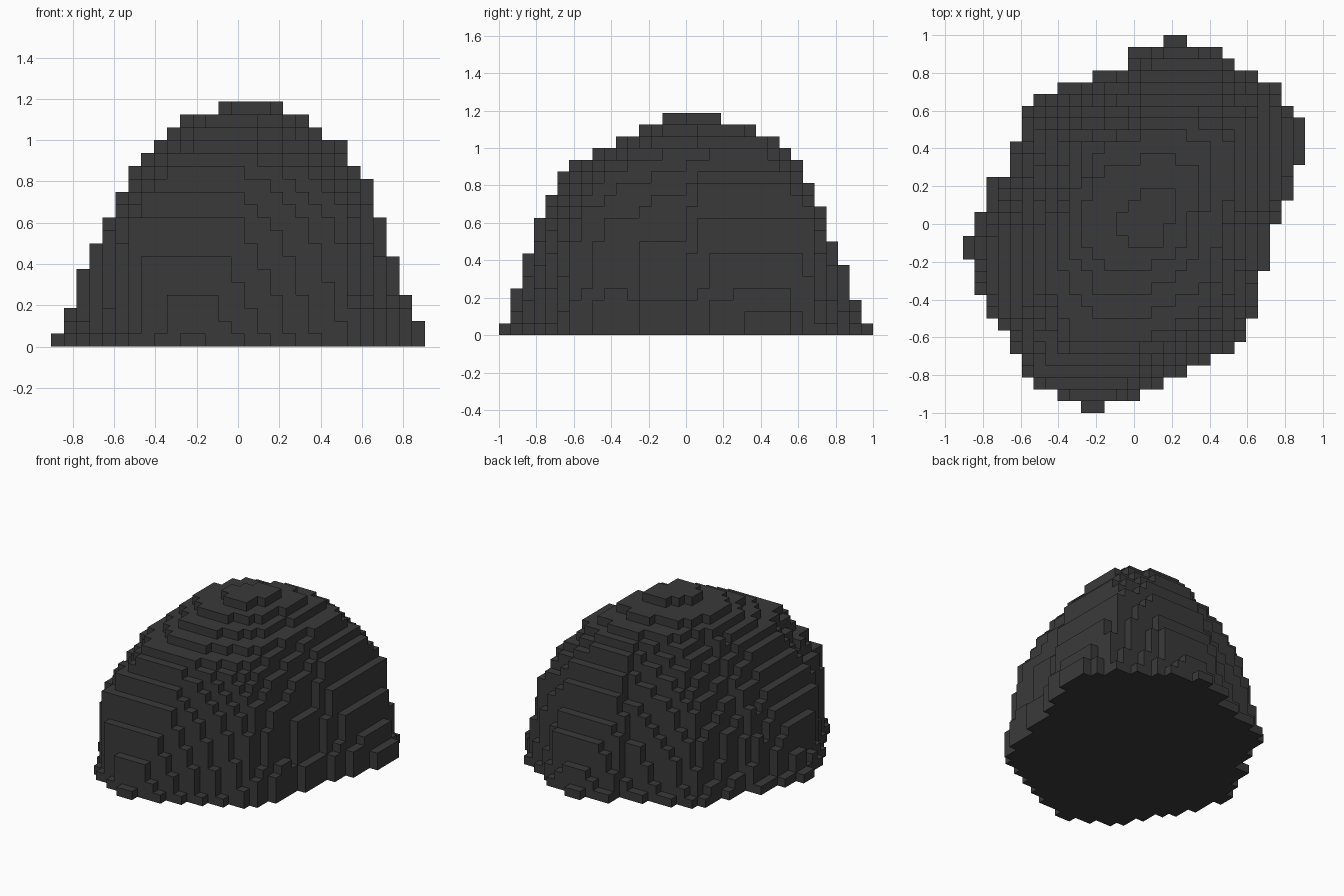
import bpy
import bmesh
import math

cube = bpy.data.objects.get("Cube")
if cube:
    bpy.data.objects.remove(cube, do_unlink=True)

VOXEL = 0.0625
NX, NY = 29, 32

# Footprint: first and last voxel edge of each row, from back to front
FOOTPRINT = [
    (17, 19), (14, 22), (14, 23), (11, 25), (8, 27), (6, 27), (5, 28), (5, 29),
    (5, 29), (4, 29), (4, 29), (4, 28), (2, 28), (2, 28), (2, 27), (1, 27),
    (1, 26), (0, 26), (0, 26), (1, 26), (1, 25), (1, 25), (2, 25), (2, 25),
    (3, 24), (4, 24), (4, 23), (5, 21), (5, 19), (6, 17), (8, 15), (10, 12)][::-1]

# Extents of each layer, from the ground up
LEFT = [0, 1, 1, 2, 2, 2, 3, 3, 4, 4, 5, 5, 6, 6, 7, 8, 9, 10, 13]
RIGHT = [29, 29, 28, 28, 27, 27, 27, 26, 26, 26, 25, 25, 25, 24, 23, 23, 21, 20, 18]
FRONT = [0, 1, 1, 1, 2, 2, 2, 3, 3, 3, 4, 4, 5, 5, 6, 8, 10, 12, 14]
BACK = [32, 31, 31, 30, 30, 30, 29, 29, 28, 28, 28, 27, 27, 26, 26, 25, 24, 22, 19]
LAYERS = len(LEFT)


def slope(extents, k, inward):
    """Extent of layer k, eased inward through each run of equal values."""
    start, run = extents.index(extents[k]), extents.count(extents[k])
    return extents[k] + inward * ((k - start + 0.5) / run - 0.5)


def footprint_row(y):
    """Footprint edges at depth y, blended between neighbouring rows."""
    s = min(max(y - 0.5, 0), NY - 1)
    j = min(int(s), NY - 2)
    return [a + (b - a) * (s - j) for a, b in zip(FOOTPRINT[j], FOOTPRINT[j + 1])]


def bulge(k, u, v):
    """How far the flanks between the four tips swell out at layer k."""
    amount = min(0.007 * k, 0.06) + 0.12 * math.sin(math.pi * k / LAYERS) * abs(u * v)
    if u < 0 and v < 0:  # fuller front left flank
        amount += 0.08 * max(0, math.sin(math.pi * k / 15)) * u * v
    return 1 - amount


def layer_cells(k):
    """Fit the footprint into the extents of layer k."""
    left, right = slope(LEFT, k, 1), slope(RIGHT, k, -1)
    front, back = slope(FRONT, k, 1), slope(BACK, k, -1)
    cells = set()
    for j in range(FRONT[k], BACK[k]):
        for i in range(LEFT[k], RIGHT[k]):
            u = 2 * (i + 0.5 - left) / (right - left) - 1
            v = 2 * (j + 0.5 - front) / (back - front) - 1
            swell = bulge(k, u, v)
            first, last = footprint_row((v * swell + 1) / 2 * NY)
            if first <= (u * swell + 1) / 2 * NX <= last:
                cells.add((i, j))
    return cells


# Stack the layers, each one resting on the layer below
solid = set()
below = layer_cells(0)
for k in range(LAYERS):
    below &= layer_cells(k)
    solid |= {(i, j, k) for i, j in below}

# Skin the voxels with their exposed faces only
SIDES = {
    (1, 0, 0): [(1, 0, 0), (1, 1, 0), (1, 1, 1), (1, 0, 1)],
    (-1, 0, 0): [(0, 0, 0), (0, 0, 1), (0, 1, 1), (0, 1, 0)],
    (0, 1, 0): [(0, 1, 0), (0, 1, 1), (1, 1, 1), (1, 1, 0)],
    (0, -1, 0): [(0, 0, 0), (1, 0, 0), (1, 0, 1), (0, 0, 1)],
    (0, 0, 1): [(0, 0, 1), (1, 0, 1), (1, 1, 1), (0, 1, 1)],
    (0, 0, -1): [(0, 0, 0), (0, 1, 0), (1, 1, 0), (1, 0, 0)],
}
bm = bmesh.new()
corners = {}


def corner(p):
    if p not in corners:
        corners[p] = bm.verts.new(((p[0] - NX / 2) * VOXEL,
                                   (p[1] - NY / 2) * VOXEL, p[2] * VOXEL))
    return corners[p]


for cell in sorted(solid):
    for step, quad in SIDES.items():
        if tuple(a + b for a, b in zip(cell, step)) not in solid:
            bm.faces.new([corner(tuple(a + b for a, b in zip(cell, q))) for q in quad])

mesh = bpy.data.meshes.new("boulder")
bm.to_mesh(mesh)
bm.free()

# Dark stone colour
stone = bpy.data.materials.new("dark grey stone")
stone.use_nodes = True
colour = (0.042, 0.042, 0.042, 1)
stone.diffuse_color = colour
stone.node_tree.nodes["Principled BSDF"].inputs["Base Color"].default_value = colour
mesh.materials.append(stone)

boulder = bpy.data.objects.new("boulder", mesh)
bpy.context.collection.objects.link(boulder)
